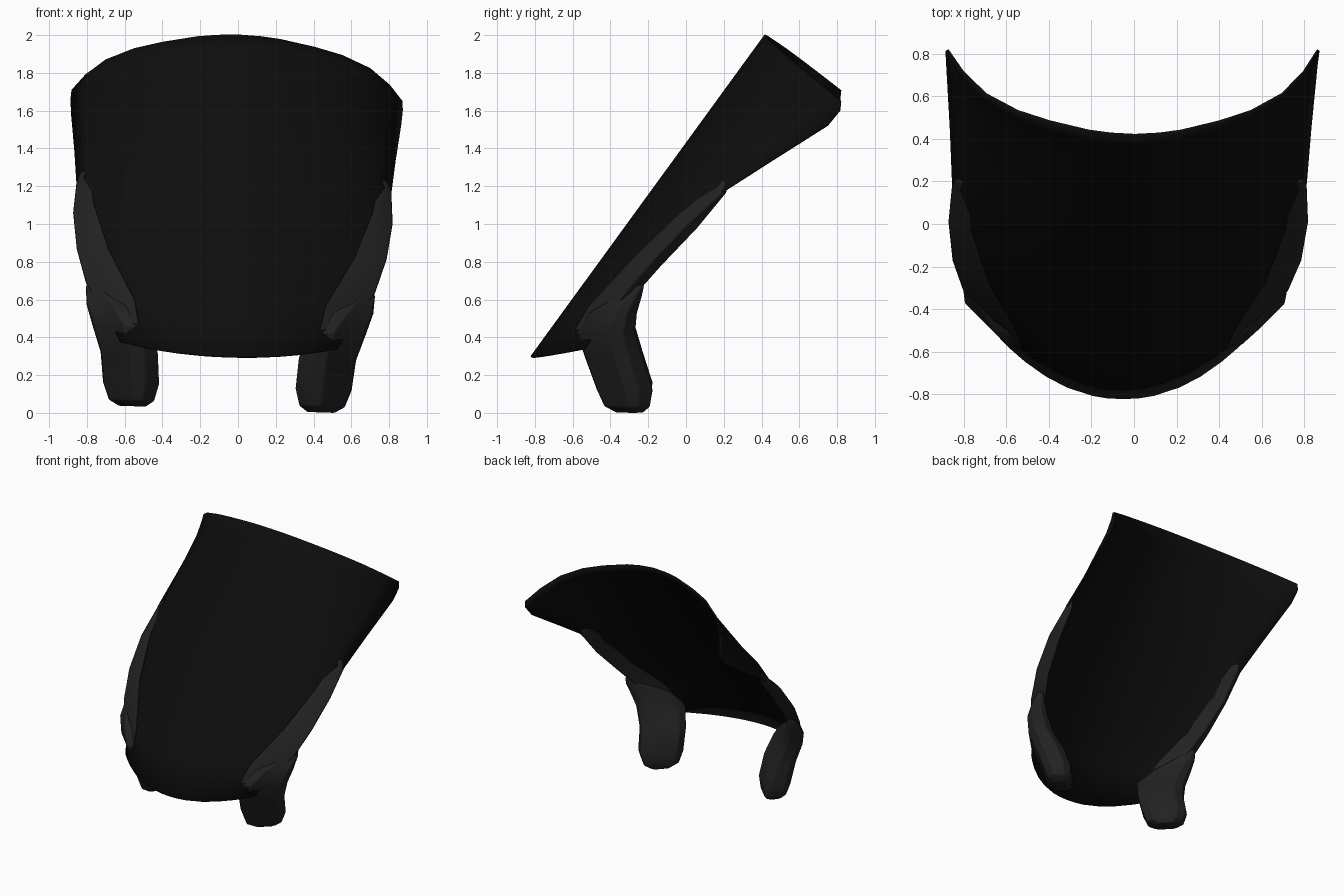
import bpy, bmesh, math
from mathutils import Vector

if "Cube" in bpy.data.objects:
    bpy.data.objects.remove(bpy.data.objects["Cube"])

PIVOT = Vector((0, 0, 1.85))   # the whole model is rolled slightly about this point
ROLL = 0.033


def material(name, v):
    m = bpy.data.materials.new(name)
    m.diffuse_color = (v, v, v, 1)
    m.use_nodes = True
    m.node_tree.nodes["Principled BSDF"].inputs["Base Color"].default_value = m.diffuse_color
    return m


def lerp(a, b, t):
    return a + (b - a) * t


def loft(name, rows, mat, closed=True, modifiers=()):
    """Skin rows of points for the +x half, mirror it and roll the object."""
    bm = bmesh.new()
    vs = [[bm.verts.new(Vector(p) - PIVOT) for p in r] for r in rows]
    n = len(rows[0])
    for a, b in zip(vs, vs[1:]):
        for i in range(n if closed else n - 1):
            j = (i + 1) % n
            bm.faces.new((a[i], a[j], b[j], b[i]))
    if closed:
        bm.faces.new(vs[0])
        bm.faces.new(vs[-1])
    bmesh.ops.recalc_face_normals(bm, faces=bm.faces)
    me = bpy.data.meshes.new(name)
    bm.to_mesh(me)
    bm.free()
    me.materials.append(mat)
    ob = bpy.data.objects.new(name, me)
    bpy.context.collection.objects.link(ob)
    ob.location = PIVOT
    ob.rotation_euler = (0, ROLL, 0)
    mir = ob.modifiers.new("mirror", 'MIRROR')
    mir.merge_threshold = 0.001
    for kind, props in modifiers:
        m = ob.modifiers.new(kind.lower(), kind)
        for k, v in props.items():
            setattr(m, k, v)
    bpy.ops.object.select_all(action='DESELECT')
    ob.select_set(True)
    bpy.context.view_layer.objects.active = ob
    bpy.ops.object.shade_smooth_by_angle(angle=math.radians(35))
    return ob


black = material("shield_black", 0.004)
grey = material("bracket_dark_grey", 0.016)

# Shield: straight raked centre line, bowed out to a shaped side edge
edge = [(0, .575, -.54, .355), (.15, .68, -.38, .57), (.3, .755, -.2, .79),
        (.45, .81, 0, 1.0), (.6, .832, .2, 1.2), (.74, .847, .45, 1.36),
        (.9, .87, .75, 1.55), (.965, .876, .815, 1.63), (1, .872, .82, 1.68)]
bow = [(0, 0), (.13, .015), (.25, .05), (.46, .16), (.63, .28),
       (.8, .48), (.92, .74), (1, 1)]
rows = []
for t, x, y, z in edge:
    cy, cz = -.82 + 1.24 * t, .295 + 1.705 * t
    row = []
    for u, q in bow:
        q = lerp(u ** 2.1, q, min(1, t * 1.3))
        row.append((x * u, lerp(cy, y, q), lerp(cz, z, q)))
    rows.append(row)
loft("wind_shield", rows, black, closed=False,
     modifiers=[('SOLIDIFY', dict(thickness=0.01, offset=0))])

# Side clamp: tapered strip wrapping the shield edge (inner, outer, back lines)
inner = [(.785, .205, 1.262), (.76, .16, 1.24), (.735, -.035, 1.085),
         (.645, -.285, .84), (.5, -.52, .58), (.475, -.595, .455)]
outer = [(.815, .215, 1.245), (.838, .19, 1.19), (.85, .01, 1.03),
         (.825, -.17, .84), (.77, -.31, .66), (.6, -.48, .44)]
back = [(.795, .225, 1.23), (.79, .215, 1.19), (.785, .06, 1.0),
        (.74, -.13, .80), (.67, -.27, .64), (.52, -.52, .42)]
rows = []
for i, o, b in zip(inner, outer, back):
    i, o, b = Vector(i), Vector(o), Vector(b)
    rows.append([i, (i + o) / 2 + Vector((.008, -.012, 0)), o,
                 (o + b) / 2, b])
loft("side_clamps", rows, grey,
     modifiers=[('BEVEL', dict(width=0.008, segments=2))])

# Mounting leg: chamfered bar turned to follow the shield, rounded at the foot
levels = [(.018, .50, -.30, .075, .05), (.05, .505, -.312, .13, .08),
          (.14, .51, -.325, .16, .10), (.3, .525, -.38, .165, .10),
          (.44, .57, -.425, .175, .09), (.55, .635, -.385, .14, .075),
          (.64, .70, -.30, .07, .045), (.70, .72, -.25, .03, .02)]
octagon = [(1, .5), (.65, 1), (-.65, 1), (-1, .5),
           (-1, -.5), (-.65, -1), (.65, -1), (1, -.5)]
s = math.sqrt(.5)
rows = [[(cx + s * (u * a - v * b), cy + s * (u * a + v * b), z)
         for u, v in octagon] for z, cx, cy, a, b in levels]
loft("mounting_legs", rows, grey,
     modifiers=[('BEVEL', dict(width=0.01, segments=2))])
